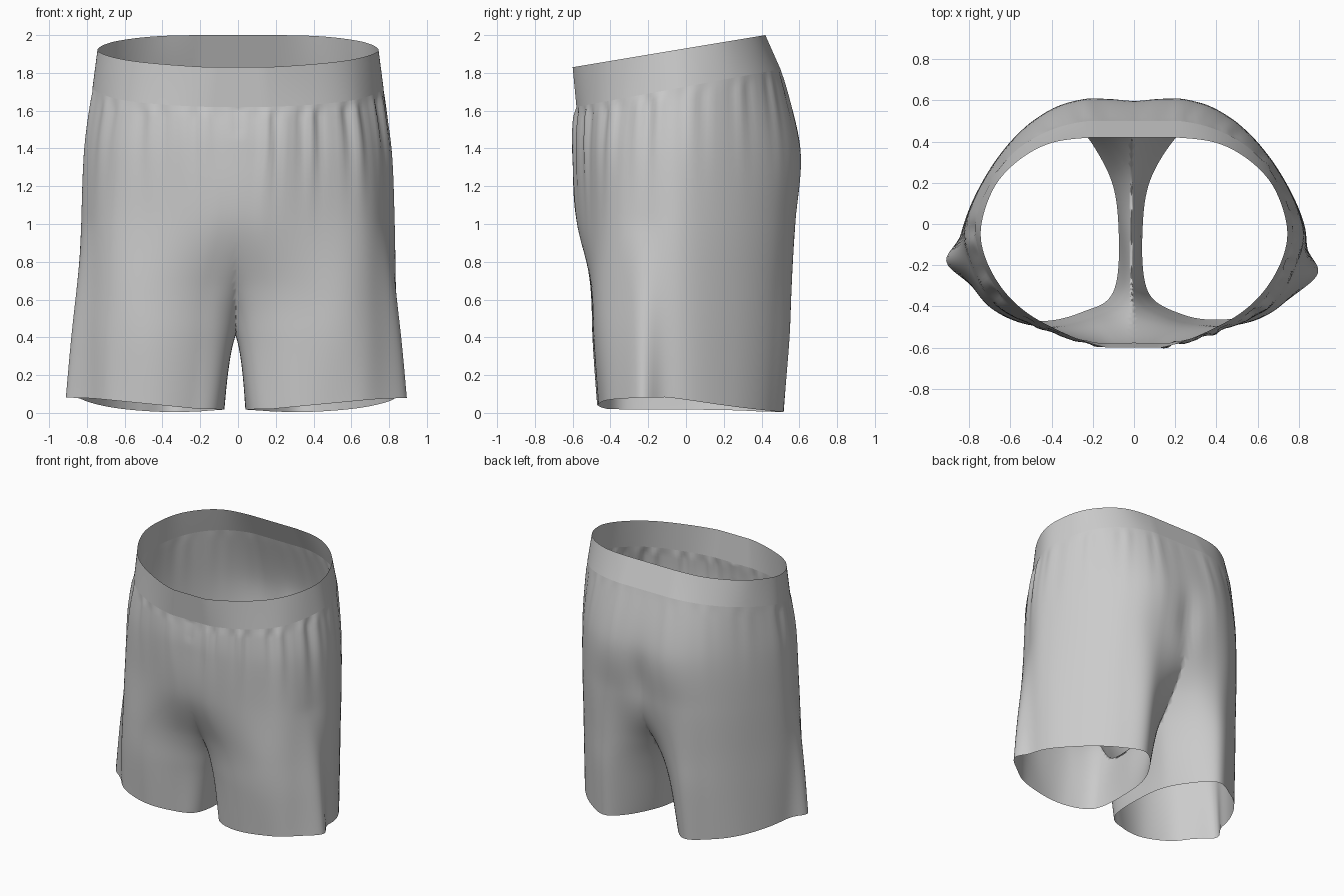
import bpy, bmesh, math

if "Cube" in bpy.data.objects:
    bpy.data.objects.remove(bpy.data.objects["Cube"])

# Half cross-sections from hem to waist: inner leg, front, side, back (x, y).
# Upper sections run past x = 0 and are cut there, which forms the crotch curve.
HEM = [(.058, -.03), (.085, -.33), (.25, -.435), (.47, -.465), (.68, -.41), (.785, -.27),
       (.825, -.02), (.69, .255), (.50, .44), (.31, .51), (.11, .25)]
THIGH = [(.014, -.03), (.03, -.33), (.21, -.455), (.48, -.49), (.685, -.415), (.79, -.26),
         (.83, -.02), (.69, .265), (.50, .46), (.29, .54), (.04, .28)]
CROTCH = [(-.15, -.03), (-.04, -.38), (.18, -.485), (.48, -.495), (.68, -.41), (.79, -.24),
          (.83, -.02), (.69, .27), (.50, .47), (.27, .555), (-.04, .36)]
RISE = [(-.3, 0), (-.2, -.575), (.12, -.58), (.44, -.505), (.67, -.40), (.785, -.22),
        (.825, -.01), (.69, .28), (.49, .495), (.25, .58), (-.2, .54)]
SEAT = [(-.3, 0), (-.2, -.598), (.14, -.598), (.42, -.52), (.65, -.40), (.775, -.20),
        (.81, 0), (.69, .27), (.48, .50), (.22, .605), (-.2, .59)]
BAND = [(-.3, 0), (-.2, -.58), (.15, -.58), (.42, -.505), (.62, -.375), (.74, -.17),
        (.765, .02), (.66, .26), (.48, .42), (.22, .50), (-.2, .50)]
WAIST = [(-.3, 0), (-.2, -.60), (.13, -.60), (.42, -.49), (.60, -.36), (.715, -.18),
         (.74, 0), (.65, .22), (.45, .375), (.20, .42), (-.2, .42)]


def hem_z(x, y):
    slope = 1 if y < -.1 else max(.1, 1 - 1.5 * (y + .1))
    return .002 + .088 * max(0, x) / .9 * slope + .015 * max(0, 1 - x / .2)


def band_z(x, y):
    return 1.62 + .20 * (y + .58) / 1.08


def waist_z(x, y):
    return 1.83 + .17 * (y + .6) / 1.02


def cat(a, b, c, d, t):
    return tuple(.5 * (2 * q + (r - p) * t + (2 * p - 5 * q + 4 * r - s) * t * t
                       + (3 * q - p - 3 * r + s) * t ** 3) for p, q, r, s in zip(a, b, c, d))


def ring(section, z, n=12):
    k, out = len(section), []
    for i in range(k):
        for j in range(n):
            x, y = cat(*(section[(i + o) % k] for o in (-1, 0, 1, 2)), j / n)
            if i in (1, 9):  # keep the centre front and back flat
                lo, hi = sorted((section[i][1], section[i + 1][1]))
                y = min(max(y, lo), hi)
            out.append((x, y, z(x, y) if callable(z) else z))
    return out


def loft(rings, n):
    out = []
    for i in range(len(rings) - 1):
        quad = [rings[max(0, min(len(rings) - 1, i + o))] for o in (-1, 0, 1, 2)]
        for j in range(n):
            out.append([cat(*pts, j / n) for pts in zip(*quad)])
    return out + [rings[-1]]


def cloth(p, side):
    x, y, z = p
    # rounded flare fold at the outer hem
    if x > .6 and z < 1:
        centre = -.24 if side > 0 else -.18
        x += .105 * math.exp(-((y - centre) / .09) ** 2) * (1 - z)
    # gathers hanging from the waistband, deeper on one side
    drop = band_z(x, y) - z
    if drop > 0 and x > 0:
        amp = (.008 if side > 0 else .005) * min(1, drop / .05) * math.exp(-(drop / .35) ** 2)
        amp *= min(1, x / .08) * (1 if y < 0 else .4)
        s = math.atan2(x, -y) * (1 + .08 * side)
        w = amp * (math.sin(30 * s) + .6 * math.sin(47 * s + 1))
        r = math.hypot(x, y) + 1e-6
        x, y = x + w * x / r, y + w * y / r
    # soft drape folds on the leg fronts and backs
    if x > .1 and z < 1.2:
        y += .005 * math.sin(13 * x + 2 * z + side) * (1 - z / 1.2) * min(1, (x - .1) / .1)
    # short fly pleat and seat cleft
    if abs(x) < .06 and y < 0 and 1.48 < z < 1.61:
        y += .008 * math.exp(-(x / .015) ** 2)
    if y > .2:
        y -= .03 * math.exp(-(x / .08) ** 2 - ((z - 1.15) / .22) ** 2)
    return x, y, z


def build(name, rows, shape=None):
    bm = bmesh.new()
    for side in (1, -1):
        half = bmesh.new()
        grid = [[half.verts.new(shape(p, side) if shape else p) for p in row] for row in rows]
        for a, b in zip(grid, grid[1:]):
            for i in range(len(a)):
                j = (i + 1) % len(a)
                half.faces.new((a[i], a[j], b[j], b[i]))
        # cut at the centre seam
        bmesh.ops.bisect_plane(half, geom=half.verts[:] + half.edges[:] + half.faces[:],
                               plane_co=(0, 0, 0), plane_no=(1, 0, 0), dist=1e-5, clear_inner=True)
        new = {v: bm.verts.new((v.co.x * side, v.co.y, v.co.z)) for v in half.verts}
        for f in half.faces:
            bm.faces.new([new[v] for v in f.verts])
        half.free()
    bmesh.ops.remove_doubles(bm, verts=bm.verts, dist=.0008)
    # slight lean of the crotch toward one side
    for v in bm.verts:
        v.co.x -= .018 * max(0, 1 - v.co.z / 1.4) * max(0, 1 - abs(v.co.x) / .85)
    bmesh.ops.recalc_face_normals(bm, faces=bm.faces)
    me = bpy.data.meshes.new(name)
    bm.to_mesh(me)
    bm.free()
    me.shade_smooth()
    ob = bpy.data.objects.new(name, me)
    bpy.context.collection.objects.link(ob)
    return ob


# legs and seat
levels = [ring(HEM, hem_z), ring(THIGH, .38), ring(CROTCH, .65), ring(RISE, 1.02),
          ring(SEAT, 1.4), ring(BAND, band_z)]
build("shorts_body", loft(levels, 10), cloth)

# elastic waistband
build("waistband", loft([ring(BAND, band_z), ring(WAIST, waist_z)], 5))
